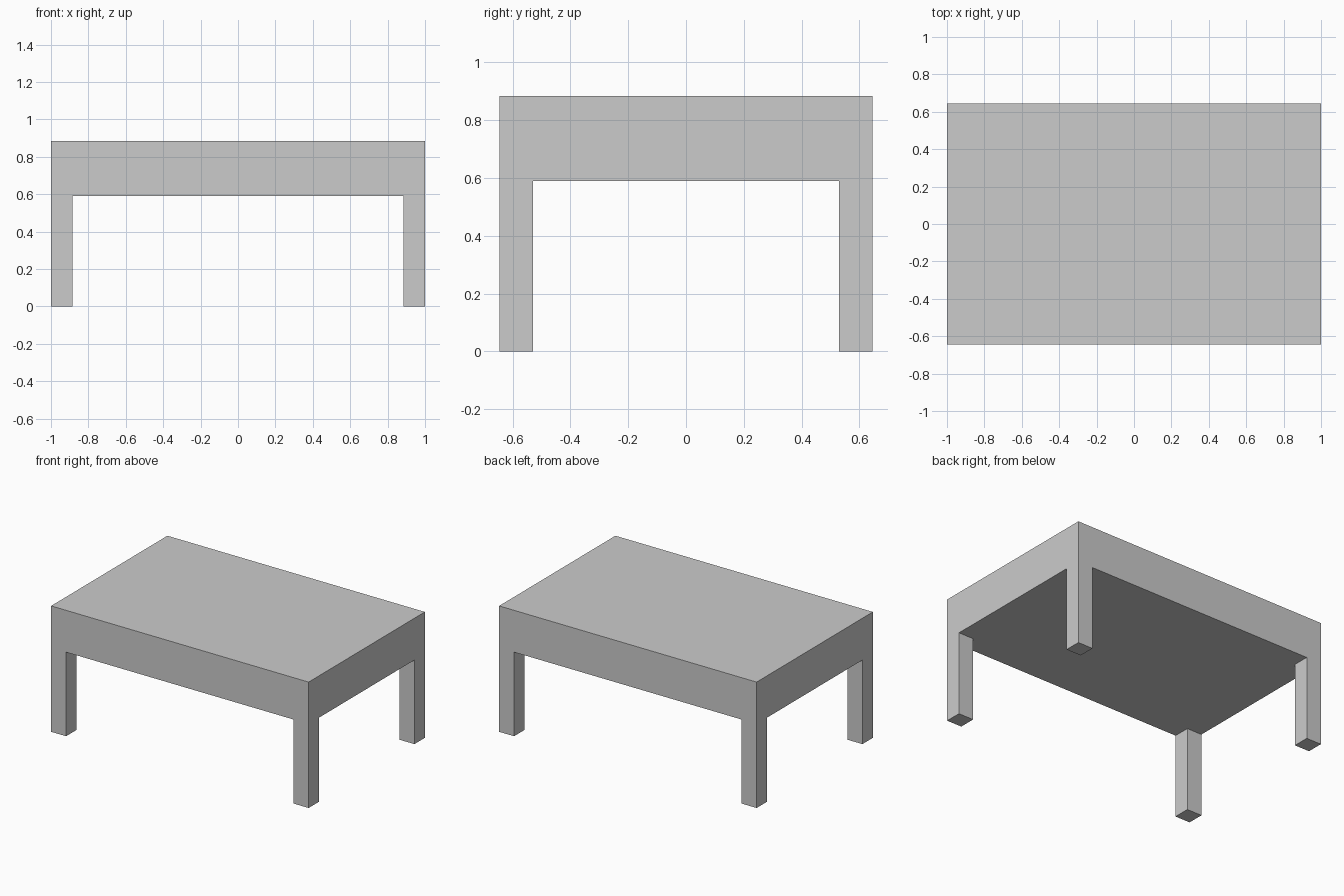
import bpy

if "Cube" in bpy.data.objects:
    bpy.data.objects.remove(bpy.data.objects["Cube"])

HALF_X, HALF_Y = 1.0, 0.645
TOP_Z, UNDER_Z = 0.884, 0.59
LEG = 0.116


def box(name, low, high):
    """Axis-aligned box between two corners, with its origin at the world origin."""
    bpy.ops.mesh.primitive_cube_add(size=1)
    obj = bpy.context.object
    obj.name = obj.data.name = name
    for v in obj.data.vertices:
        v.co = [h if c > 0 else l for c, l, h in zip(v.co, low, high)]
    return obj


# Thick solid top
box("tabletop", (-HALF_X, -HALF_Y, UNDER_Z), (HALF_X, HALF_Y, TOP_Z))

# Square legs flush with the corners, mirrored to all four
legs = box("legs", (HALF_X - LEG, HALF_Y - LEG, 0), (HALF_X, HALF_Y, UNDER_Z))
mirror = legs.modifiers.new("four_corners", 'MIRROR')
mirror.use_axis = (True, True, False)
